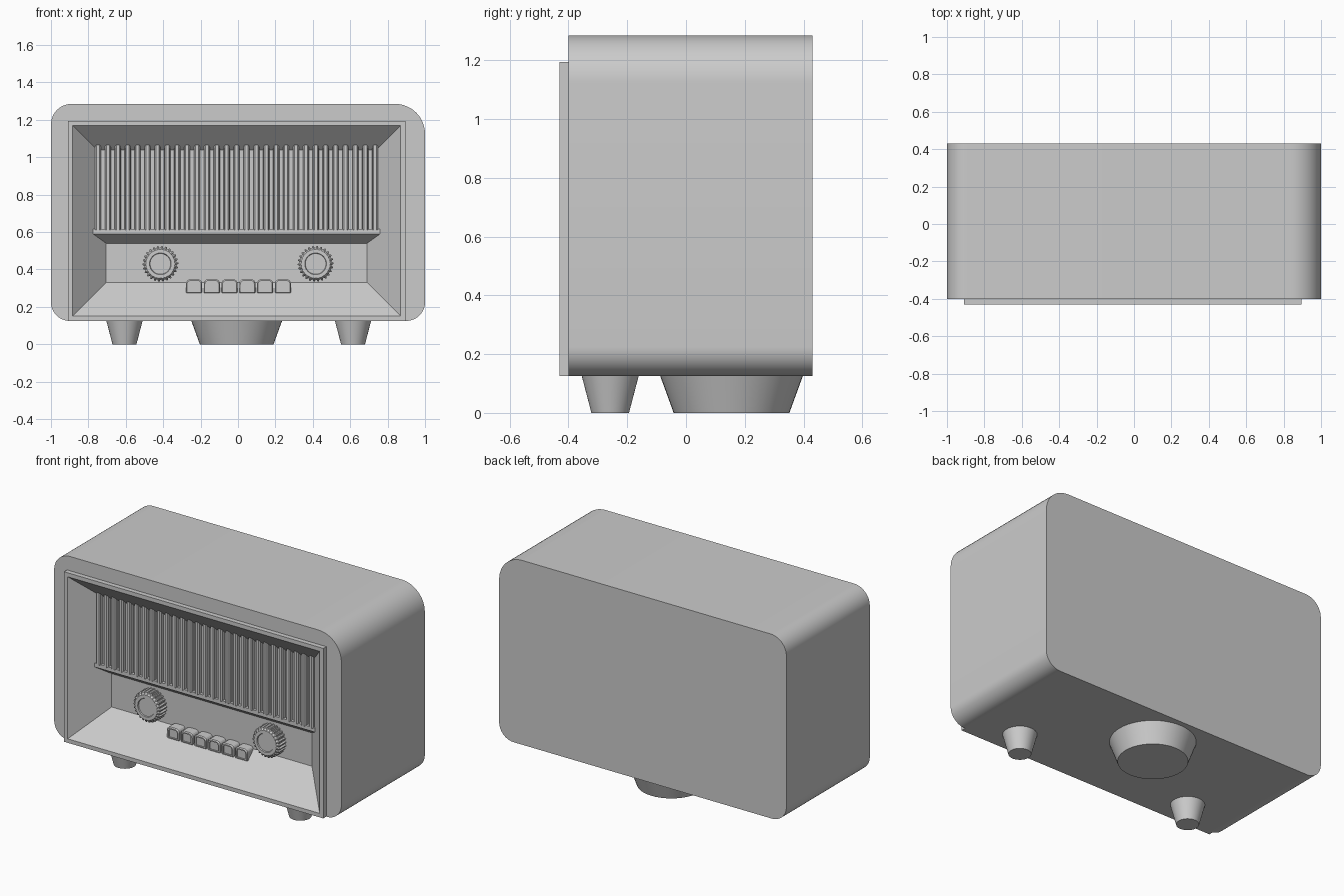
import bpy, bmesh
from math import pi, sin, cos, radians
from mathutils import Matrix, Vector

default = bpy.data.objects.get("Cube")
if default:
    bpy.data.objects.remove(default)

grey = bpy.data.materials.new("plain grey")
grey.use_nodes = True
grey.diffuse_color = (0.6, 0.6, 0.6, 1)
grey.node_tree.nodes["Principled BSDF"].inputs["Base Color"].default_value = (0.6, 0.6, 0.6, 1)


def finish(bm, name, smooth=False):
    bmesh.ops.recalc_face_normals(bm, faces=bm.faces[:])
    mesh = bpy.data.meshes.new(name)
    bm.to_mesh(mesh)
    bm.free()
    obj = bpy.data.objects.new(name, mesh)
    obj.data.materials.append(grey)
    bpy.context.collection.objects.link(obj)
    if smooth:
        smooth_object(obj)
    return obj


def smooth_object(obj):
    bpy.ops.object.select_all(action='DESELECT')
    obj.select_set(True)
    bpy.context.view_layer.objects.active = obj
    bpy.ops.object.shade_smooth_by_angle(angle=radians(35))


def loft(bm, rings):
    """Skin a list of equal-length point rings and cap both ends."""
    loops = [[bm.verts.new(p) for p in ring] for ring in rings]
    n = len(loops[0])
    for a, b in zip(loops, loops[1:]):
        for i in range(n):
            j = (i + 1) % n
            bm.faces.new((a[i], a[j], b[j], b[i]))
    bm.faces.new(loops[0])
    bm.faces.new(loops[-1])


def rectangle(x0, x1, z0, z1, y, inset=0):
    x0, x1, z0, z1 = x0 + inset, x1 - inset, z0 + inset, z1 - inset
    return [(x0, y, z0), (x1, y, z0), (x1, y, z1), (x0, y, z1)]


def rounded(x0, x1, z0, z1, radii, y, steps=12):
    """Rounded rectangle; radii run bottom left, bottom right, top right, top left."""
    points = []
    corners = ((x0, z0, 1, 1), (x1, z0, -1, 1), (x1, z1, -1, -1), (x0, z1, 1, -1))
    for k, ((x, z, sx, sz), r) in enumerate(zip(corners, radii)):
        for s in range(steps + 1):
            a = pi + k * pi / 2 + s / steps * pi / 2
            points.append((x + sx * r + r * cos(a), y, z + sz * r + r * sin(a)))
    return points


def circle(radius, depth, count=48):
    return [(radius * cos(2 * pi * i / count), depth, radius * sin(2 * pi * i / count))
            for i in range(count)]


# Tapered recess, used to hollow the cabinet and the front frame
MOUTH = (-0.885, 0.87, 0.15, 1.17)
FRONT, PANEL = -0.43, -0.25
bm = bmesh.new()
loft(bm, [rectangle(*MOUTH, FRONT - 0.02, -0.02),
          rectangle(*MOUTH, PANEL, PANEL - FRONT)])
cutter = finish(bm, "recess_cutter")
cutter.hide_render = True


def hollow(obj):
    cut = obj.modifiers.new("recess", 'BOOLEAN')
    cut.operation = 'DIFFERENCE'
    cut.solver = 'EXACT'
    cut.object = cutter
    bpy.context.view_layer.objects.active = obj
    bpy.ops.object.modifier_apply(modifier=cut.name)


# Cabinet with rounded corners
bm = bmesh.new()
radii = (0.1, 0.1, 0.16, 0.11)
loft(bm, [rounded(-1, 1, 0.125, 1.285, radii, y) for y in (-0.4, 0.43)])
cabinet = finish(bm, "cabinet")
hollow(cabinet)
smooth_object(cabinet)

# Raised frame around the recess
bm = bmesh.new()
loft(bm, [rectangle(-0.91, 0.895, 0.125, 1.195, y) for y in (FRONT, -0.4)])
hollow(finish(bm, "front_frame"))
bpy.data.objects.remove(cutter)

# Grille backing with its overhanging ledge
profile = [(-0.32, 0.615), (-0.32, 0.59), (-0.25, 0.54), (-0.2, 0.54),
           (-0.2, 1.08), (-0.298, 1.08), (-0.298, 0.615)]
bm = bmesh.new()
loft(bm, [[(x, y, z) for y, z in profile] for x in (-0.79, 0.775)])
finish(bm, "grille_backing")

# Vertical grille slats
bm = bmesh.new()
SLATS = 29
pitch = 1.535 / SLATS
for i in range(SLATS):
    x = -0.775 + (i + 0.5) * pitch
    section = [(-0.017, -0.29), (-0.015, -0.318), (-0.008, -0.326),
               (0.008, -0.326), (0.015, -0.318), (0.017, -0.29)]
    loft(bm, [[(x + dx, y, z) for dx, y in section] for z in (0.61, 1.08)])
finish(bm, "grille_slats")

# Serrated control knobs with a recessed ring on the face
TEETH = 26


def toothed(depth, inner, outer):
    ring = []
    for i in range(TEETH * 4):
        r = outer if i % 4 < 2 else inner
        a = 2 * pi * i / (TEETH * 4)
        ring.append((r * cos(a), depth, r * sin(a)))
    return ring


for side, x in (("right", -0.415), ("left", 0.415)):
    bm = bmesh.new()
    n = TEETH * 4
    loft(bm, [toothed(0.01, 0.086, 0.096), toothed(-0.06, 0.086, 0.096),
              circle(0.077, -0.072, n), circle(0.058, -0.072, n), circle(0.055, -0.066, n)])
    bmesh.ops.translate(bm, verts=bm.verts[:], vec=(x, PANEL, 0.43))
    finish(bm, side + "_knob")

# Row of push buttons with sunken faces
for i in range(6):
    x = -0.235 + i * 0.095
    bm = bmesh.new()
    soft = (0.004, 0.004, 0.022, 0.022)
    outer = (x - 0.043, x + 0.043, 0.275, 0.347)
    inner = (x - 0.029, x + 0.029, 0.283, 0.335)
    loft(bm, [rounded(*outer, soft, PANEL + 0.01, 4),
              rounded(*outer, soft, -0.308, 4),
              rounded(x - 0.038, x + 0.038, 0.277, 0.342, soft, -0.314, 4),
              rounded(*inner, (0.003, 0.003, 0.012, 0.012), -0.314, 4),
              rounded(*inner, (0.003, 0.003, 0.012, 0.012), -0.306, 4)])
    finish(bm, "push_button_%d" % (i + 1))

# Tapered feet: two small at the front, one large at the back
for name, x, y, top, base in (("front_right_foot", -0.607, -0.258, 0.097, 0.064),
                              ("front_left_foot", 0.615, -0.258, 0.097, 0.064),
                              ("back_foot", -0.007, 0.155, 0.243, 0.197)):
    bm = bmesh.new()
    bmesh.ops.create_cone(bm, cap_ends=True, segments=48, radius1=base, radius2=top, depth=0.126,
                          matrix=Matrix.Translation(Vector((x, y, 0.063))))
    finish(bm, name, smooth=True)
